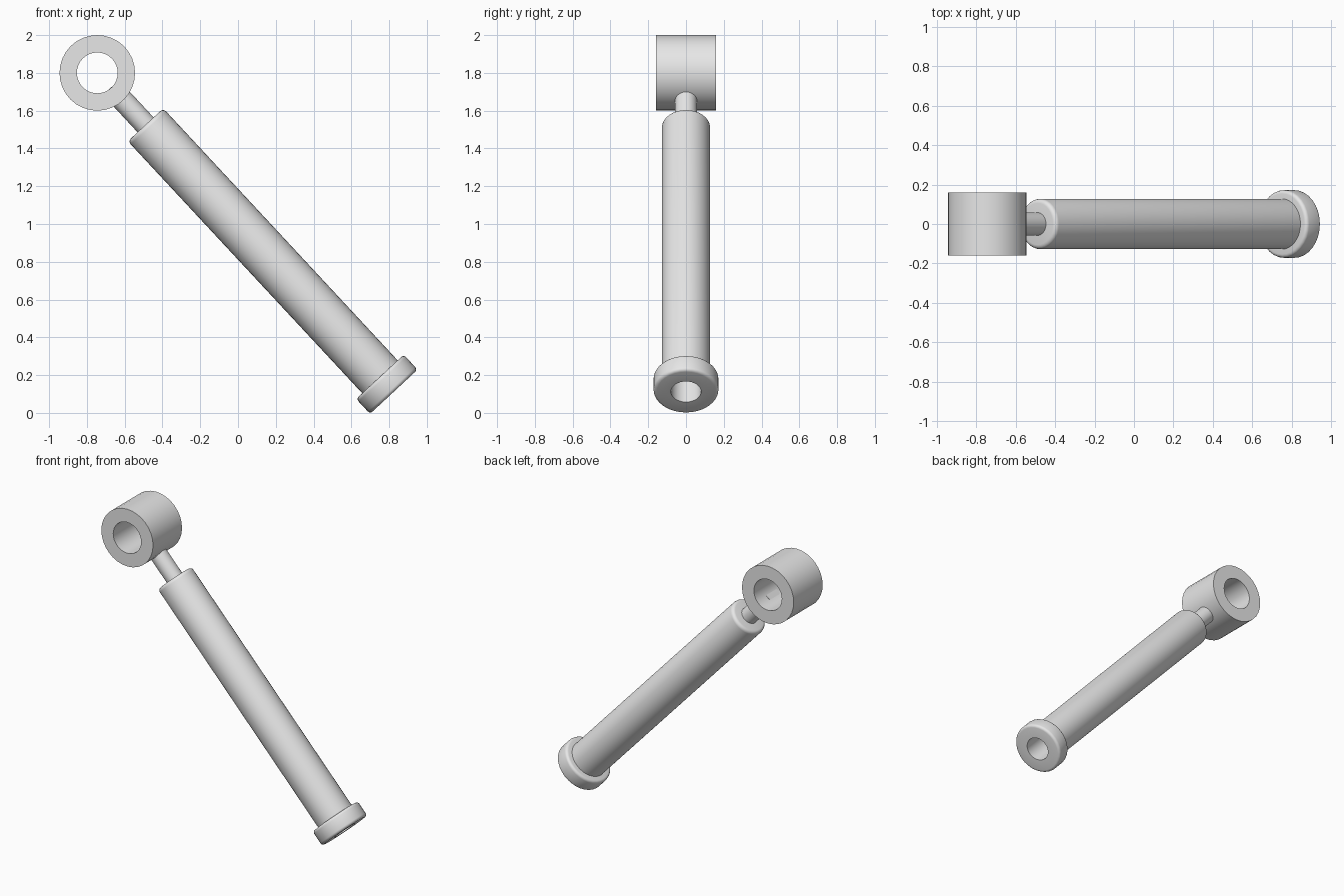
import bpy, bmesh, math
from mathutils import Vector, Matrix

if "Cube" in bpy.data.objects:
    bpy.data.objects.remove(bpy.data.objects["Cube"])

BASE = Vector((0.825, 0, 0.112))      # centre of the cap's outer face
EYE = Vector((-0.745, 0, 1.8))        # centre of the mounting eye
AXIS = EYE - BASE
LENGTH = AXIS.length

grey = bpy.data.materials.new("grey metal")
grey.diffuse_color = (0.8, 0.8, 0.8, 1)
grey.use_nodes = True
grey.node_tree.nodes["Principled BSDF"].inputs["Base Color"].default_value = grey.diffuse_color


def lathe(name, profile, origin, axis, segs=32):
    """Revolve (radius, height) points, listed from bottom to top, about an axis."""
    bm = bmesh.new()
    rings = [[bm.verts.new((r * math.cos(k * math.tau / segs),
                            r * math.sin(k * math.tau / segs), h))
              for k in range(segs)] for r, h in profile]
    for a, b in zip(rings, rings[1:]):
        for k in range(segs):
            n = (k + 1) % segs
            bm.faces.new((a[k], a[n], b[n], b[k]))
    bmesh.ops.remove_doubles(bm, verts=bm.verts, dist=1e-5)
    rot = axis.to_track_quat('Z', 'Y').to_matrix().to_4x4()
    bm.transform(Matrix.Translation(origin) @ rot)
    mesh = bpy.data.meshes.new(name)
    bm.to_mesh(mesh)
    bm.free()
    mesh.materials.append(grey)
    ob = bpy.data.objects.new(name, mesh)
    bpy.context.collection.objects.link(ob)
    bpy.ops.object.select_all(action='DESELECT')
    ob.select_set(True)
    bpy.context.view_layer.objects.active = ob
    bpy.ops.object.shade_smooth_by_angle(angle=math.radians(35))
    return ob


def rounded(r, h, b, start):
    """Quarter-circle edge of size b around the centre (r, h)."""
    return [(r + b * math.cos(math.radians(start + i * 22.5)),
             h + b * math.sin(math.radians(start + i * 22.5))) for i in range(5)]


# End cap with a blind bore
B = 0.018
lathe("end_cap",
      [(0, 0.25), (0.08, 0.25), (0.08, 0)]
      + rounded(0.172 - B, B, B, -90)
      + rounded(0.172 - B, 0.108 - B, B, 0)
      + [(0.11, 0.108)], BASE, AXIS)

# Cylinder body with a rounded upper rim
lathe("cylinder_body",
      [(0.128, 0.09)] + rounded(0.106, 1.908, 0.022, 0) + [(0, 1.93)],
      BASE, AXIS)

# Piston rod, reaching into the wall of the eye
lathe("piston_rod",
      [(0, 1.8), (0.058, 1.8), (0.058, LENGTH - 0.106), (0, LENGTH - 0.106)],
      BASE, AXIS)

# Mounting eye, a thick ring lying along y
lathe("mounting_eye",
      [(0.108, -0.16), (0.2, -0.16), (0.2, 0.16), (0.108, 0.16), (0.108, -0.16)],
      EYE, Vector((0, 1, 0)))
